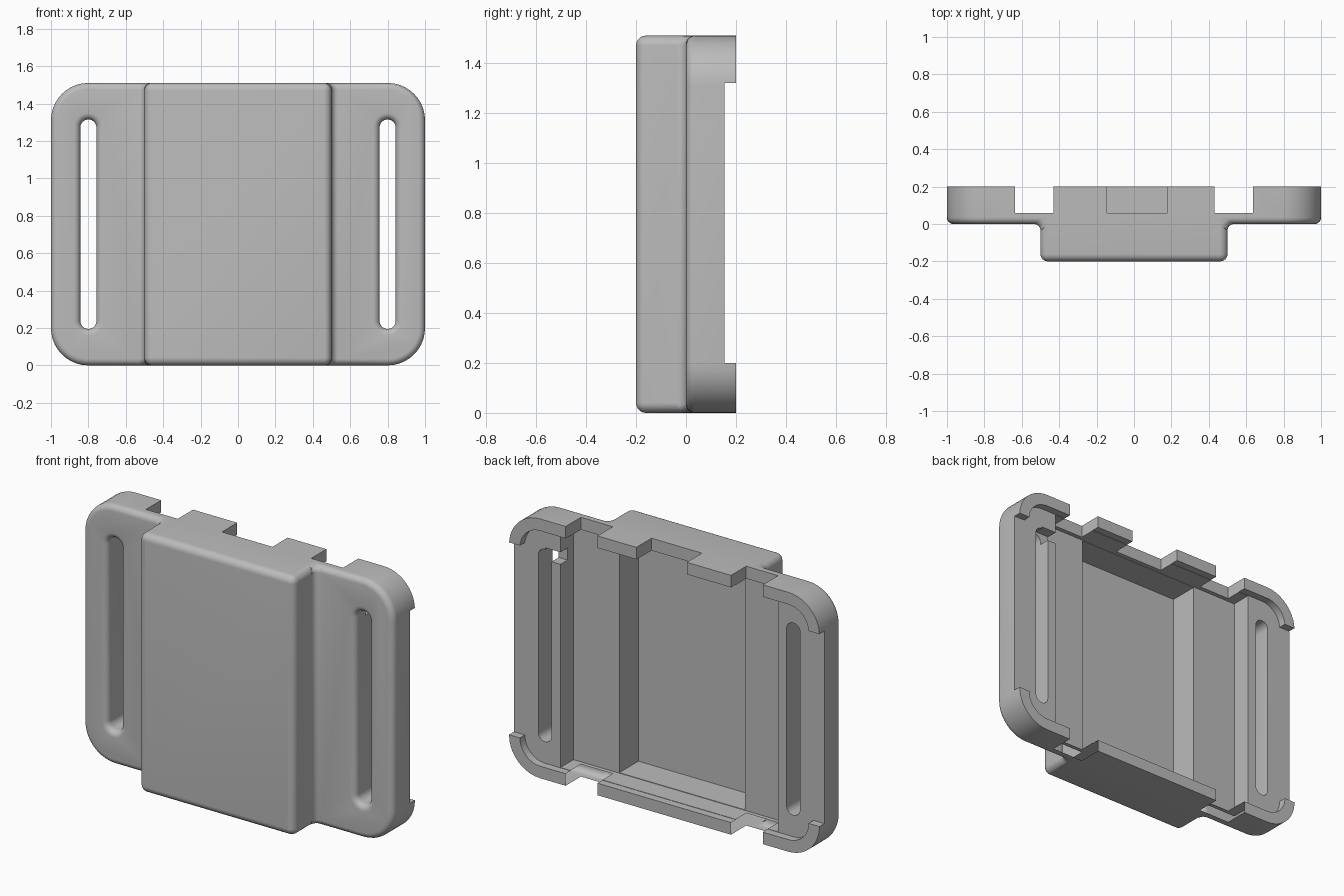
import bpy, bmesh
from math import sin, cos, pi, radians

cube = bpy.data.objects.get("Cube")
if cube:
    bpy.data.objects.remove(cube, do_unlink=True)

H = 1.51          # height
MID = H / 2
BACK = 0.2        # rear plane
FLOOR = 0.06      # notch floor
SHELF = 0.035     # floor beside the deep pocket
SOFT = 0.035      # front edge radius

grey = bpy.data.materials.new("grey_plastic")
grey.use_nodes = True
colour = (0.5, 0.5, 0.5, 1)
grey.diffuse_color = colour
grey.node_tree.nodes["Principled BSDF"].inputs["Base Color"].default_value = colour


def loft(name, rings):
    """Closed solid through matching rings of points."""
    bm = bmesh.new()
    loops = [[bm.verts.new(p) for p in ring] for ring in rings]
    n = len(loops[0])
    for a, b in zip(loops, loops[1:]):
        for i in range(n):
            j = (i + 1) % n
            bm.faces.new((a[i], a[j], b[j], b[i]))
    bm.faces.new(loops[0])
    bm.faces.new(loops[-1])
    bmesh.ops.recalc_face_normals(bm, faces=bm.faces)
    mesh = bpy.data.meshes.new(name)
    bm.to_mesh(mesh)
    bm.free()
    mesh.materials.append(grey)
    obj = bpy.data.objects.new(name, mesh)
    bpy.context.collection.objects.link(obj)
    return obj


def rounded(cx, hw, hh, r, y, steps=10):
    """Rounded rectangle facing the front, at depth y."""
    pts = []
    for q, (sx, sz) in enumerate([(1, 1), (-1, 1), (-1, -1), (1, -1)]):
        for i in range(steps + 1):
            a = (q + i / steps) * pi / 2
            pts.append((cx + sx * (hw - r) + r * cos(a), y,
                        MID + sz * (hh - r) + r * sin(a)))
    return pts


def box(name, x0, x1, y0, y1, z0, z1):
    return loft(name, [[(x0, y, z0), (x1, y, z0), (x1, y, z1), (x0, y, z1)]
                       for y in (y0, y1)])


def soft_front(name, hw, r, y0, y1, fillet):
    """Rounded slab with a filleted front edge."""
    rings = []
    for i in range(7):
        a = i / 6 * pi / 2
        d = fillet * (1 - sin(a))
        rings.append(rounded(0, hw - d, MID - d, r - d, y0 + fillet * (1 - cos(a))))
    rings.append(rounded(0, hw, MID, r, y1))
    return loft(name, rings)


def combine(target, tool, operation):
    mod = target.modifiers.new("combine", "BOOLEAN")
    mod.operation = operation
    mod.solver = "EXACT"
    mod.object = tool
    bpy.context.view_layer.objects.active = target
    bpy.ops.object.modifier_apply(modifier=mod.name)
    bpy.data.objects.remove(tool, do_unlink=True)


# Base plate and raised front housing
body = soft_front("buckle_case", 1, 0.2, 0, BACK, SOFT)
combine(body, soft_front("housing", 0.5, 0.041, -0.2, 0.1, 0.04), "UNION")

# Concave fillets where the housing meets the plate, bent in at both ends
quarter = [i / 6 * pi / 2 for i in range(7)]
arc = [(0.5 + SOFT * (1 - cos(a)), SOFT * (sin(a) - 1)) for a in quarter]
section = arc + [(0.5 + SOFT, 0.02), (0.48, 0.02), (0.48, -SOFT)]
ends = [(SOFT * (1 - sin(a)), SOFT * (1 - cos(a))) for a in quarter[:6]]
path = ends[::-1] + [(H - z, d) for z, d in ends]
for s in (-1, 1):
    combine(body, loft("fillet", [[(s * (x - d), y + d, z) for x, y in section]
                                  for z, d in path]), "UNION")

# Rear recess inside the rim, the wide shelf and the deep pocket
cutters = [
    loft("recess", [rounded(0, 0.93, MID - 0.07, 0.13, y) for y in (0.155, 0.3)]),
    box("shelf", -0.7, 0.7, SHELF, 0.25, 0.072, H - 0.072),
    box("deep_pocket", -0.405, 0.405, -0.14, 0.1, 0.075, H - 0.075),
    box("top_notch", -0.145, 0.18, FLOOR, 0.27, 1.3, H + 0.1),
    box("slot_gap", 0.65, 0.8, 0.09, 0.27, 1.255, 1.325),
]

# Open sides, notches in both rims and strap slots
for s in (-1, 1):
    a, b = sorted((s * 0.85, s * 1.1))
    cutters.append(box("side_opening", a, b, 0.155, 0.28, 0.2, 1.32))
    a, b = sorted((s * 0.43, s * 0.635))
    for z0, z1 in ((-0.1, 0.15), (H - 0.15, H + 0.1)):
        cutters.append(box("rim_notch", a, b, FLOOR, 0.29, z0, z1))
    rings = [rounded(s * 0.8, 0.083, 0.6, 0.083, -0.05)]
    for a in quarter:
        d = SOFT * (1 - sin(a))
        rings.append(rounded(s * 0.8, 0.043 + d, 0.56 + d, 0.043 + d, SOFT * (1 - cos(a))))
    rings.append(rounded(s * 0.8, 0.043, 0.56, 0.043, 0.31))
    cutters.append(loft("strap_slot", rings))
for cutter in cutters:
    combine(body, cutter, "DIFFERENCE")

# Smooth shading with crisp edges
bpy.ops.object.select_all(action="DESELECT")
body.select_set(True)
bpy.context.view_layer.objects.active = body
bpy.ops.object.shade_smooth_by_angle(angle=radians(30))
